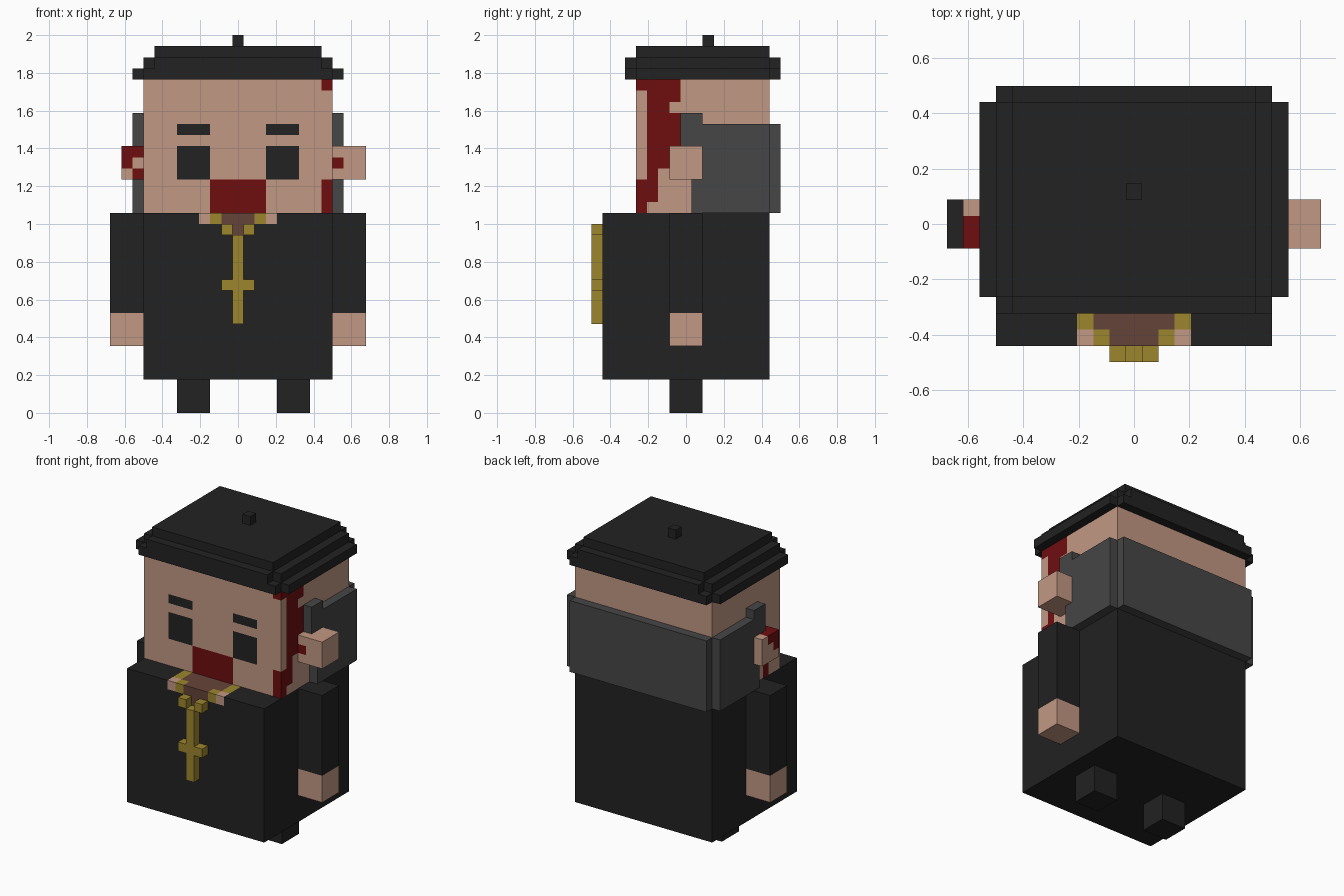
import bpy
import bmesh
from mathutils import Vector

if "Cube" in bpy.data.objects:
    bpy.data.objects.remove(bpy.data.objects["Cube"])

U = 2 / 34  # one block of the grid the figure is built on


def linear(c):
    c /= 255
    return c / 12.92 if c <= 0.04045 else ((c + 0.055) / 1.055) ** 2.4


def material(name, r, g, b):
    m = bpy.data.materials.new(name)
    col = (linear(r), linear(g), linear(b), 1)
    m.diffuse_color = col
    m.use_nodes = True
    bsdf = m.node_tree.nodes["Principled BSDF"]
    bsdf.inputs["Base Color"].default_value = col
    bsdf.inputs["Roughness"].default_value = 0.9
    return m


BLACK = material("black cloth", 34, 34, 34)
GREY = material("grey hair", 70, 70, 70)
SKIN = material("skin", 194, 152, 131)
RED = material("dark red", 110, 14, 16)
GOLD = material("gold", 156, 134, 45)
BROWN = material("brown", 101, 68, 56)


def finish(name, bm, mats):
    bmesh.ops.recalc_face_normals(bm, faces=bm.faces)
    bmesh.ops.scale(bm, vec=(U, U, U), verts=bm.verts)
    me = bpy.data.meshes.new(name)
    bm.to_mesh(me)
    bm.free()
    for m in mats:
        me.materials.append(m)
    ob = bpy.data.objects.new(name, me)
    bpy.context.collection.objects.link(ob)
    return ob


def box(name, x, y, z, mat, patches=()):
    """Box from ranges in blocks; each patch (mat, x, y, z) recolours the faces inside it."""
    ranges = (x, y, z)
    bm = bmesh.new()
    bmesh.ops.create_cube(bm, size=1)
    for v in bm.verts:
        v.co = [r[0] + (c + 0.5) * (r[1] - r[0]) for c, r in zip(v.co, ranges)]
    mats = [mat]
    # cut the surface along the patch borders
    for axis in range(3):
        cuts = {c for p in patches for c in p[1 + axis]}
        normal = Vector([float(i == axis) for i in range(3)])
        for c in sorted(cuts):
            if ranges[axis][0] < c < ranges[axis][1]:
                bmesh.ops.bisect_plane(bm, geom=bm.verts[:] + bm.edges[:] + bm.faces[:],
                                       plane_co=normal * c, plane_no=normal)
    for pm, *pr in patches:
        if pm not in mats:
            mats.append(pm)
        for f in bm.faces:
            c = f.calc_center_median()
            if all(r[0] - 0.01 < c[i] < r[1] + 0.01 for i, r in enumerate(pr)):
                f.material_index = mats.index(pm)
    return finish(name, bm, mats)


def notched_slab(name, x, y, z, mat):
    """Slab with a one-block square notch at each corner."""
    (x0, x1), (y0, y1) = x, y
    pts = [(x0 + 1, y0), (x1 - 1, y0), (x1 - 1, y0 + 1), (x1, y0 + 1),
           (x1, y1 - 1), (x1 - 1, y1 - 1), (x1 - 1, y1), (x0 + 1, y1),
           (x0 + 1, y1 - 1), (x0, y1 - 1), (x0, y0 + 1), (x0 + 1, y0 + 1)]
    bm = bmesh.new()
    face = bm.faces.new([bm.verts.new((px, py, z[0])) for px, py in pts])
    ext = bmesh.ops.extrude_face_region(bm, geom=[face], use_keep_orig=True)
    top = [v for v in ext["geom"] if isinstance(v, bmesh.types.BMVert)]
    bmesh.ops.translate(bm, vec=(0, 0, z[1] - z[0]), verts=top)
    return finish(name, bm, [mat])


def side(s, a, b):
    """Range a..b on the +x side, or mirrored to the -x side."""
    return (a, b) if s > 0 else (-b, -a)


# Torso with the painted collar opening
top, chest = (18, 18), (-7.5, -7.5)
collar = [(BROWN, (-2.5, 2.5), (-6.5, -4.5), top),
          (BROWN, (-1.5, 1.5), (-7.5, -6.5), (17, 18)),
          (BROWN, (-0.5, 0.5), chest, (16, 17))]
for s in (1, -1):
    collar += [(GOLD, side(s, 2.5, 3.5), (-6.5, -4.5), top),
               (GOLD, side(s, 1.5, 2.5), (-7.5, -6.5), (17, 18)),
               (SKIN, side(s, 2.5, 3.5), (-7.5, -6.5), (17, 18))]
box("torso", (-8.5, 8.5), (-7.5, 7.5), (3, 18), BLACK, collar)

# Head: eyes, brows and mouth on the front, red stain on the left side
face = (-4.5, -4.5)
paint = [(RED, (-2.5, 2.5), face, (18, 21))]
for s in (1, -1):
    paint += [(BLACK, side(s, 2.5, 5.5), face, (21, 24)),
              (BLACK, side(s, 2.5, 5.5), face, (25, 26))]
cheek = (8.5, 8.5)
stain = [(-4.5, -0.5, 29, 30), (-3.5, -0.5, 28, 29), (-3.5, -1.5, 27, 28),
         (-3.5, -0.5, 24, 27), (-3.5, -1.5, 22, 24), (-3.5, -2.5, 21, 22),
         (-4.5, -2.5, 19, 21), (-4.5, -3.5, 18, 19)]
paint += [(RED, cheek, (a, b), (c, d)) for a, b, c, d in stain]
paint += [(RED, (7.5, 8.5), face, (29, 30)),
          (RED, (7.5, 8.5), face, (18, 21)),
          (RED, (-8.5, -8.5), (-2.5, -1.5), (18, 21))]
box("head", (-8.5, 8.5), (-4.5, 7.5), (18, 30), SKIN, paint)

# Ears: the right one is shorter and stained
box("left_ear", (8.5, 11.5), (-1.5, 1.5), (21, 24), SKIN,
    [(RED, (8.5, 9.5), (-1.5, -1.5), (22, 23))])
box("right_ear", (-10.5, -8.5), (-1.5, 1.5), (21, 24), SKIN,
    [(RED, (-10.5, -8.5), (-1.5, 0.5), (23, 24)),
     (RED, (-10.5, -9.5), (-1.5, -0.5), (22, 23)),
     (RED, (-9.5, -8.5), (-1.5, -0.5), (21, 22))])

# Hair around the back of the head
box("hair_back", (-8.5, 8.5), (7.5, 8.5), (18, 26), GREY)

# Paired limbs and side hair
for s, label in ((1, "left"), (-1, "right")):
    box(label + "_hair_side", side(s, 8.5, 9.5), (0.5, 7.5), (18, 26), GREY)
    box(label + "_sideburn", side(s, 8.5, 9.5), (-0.5, 1.5), (24, 27), GREY)
    box(label + "_sleeve", side(s, 8.5, 11.5), (-1.5, 1.5), (9, 18), BLACK)
    box(label + "_hand", side(s, 8.5, 11.5), (-1.5, 1.5), (6, 9), SKIN)
    # Necklace link and crossbar half
    box(label + "_necklace_link", side(s, 0.5, 1.5), (-8.5, -7.5), (16, 17), GOLD)
    box(label + "_crossbar", side(s, 0.5, 1.5), (-8.5, -7.5), (11, 12), GOLD)
box("left_leg", (3.5, 6.5), (-1.5, 1.5), (0, 3), BLACK)
box("right_leg", (-5.5, -2.5), (-1.5, 1.5), (0, 3), BLACK)

# Pendant upright
box("pendant_upright", (-0.5, 0.5), (-8.5, -7.5), (8, 16), GOLD)

# Stepped hat with a small nub
notched_slab("hat_brim", (-9.5, 9.5), (-5.5, 8.5), (30, 31), BLACK)
notched_slab("hat_band", (-8.5, 8.5), (-5.5, 8.5), (31, 32), BLACK)
box("hat_crown", (-7.5, 7.5), (-4.5, 7.5), (32, 33), BLACK)
box("hat_nub", (-0.5, 0.5), (1.5, 2.5), (33, 34), BLACK)
